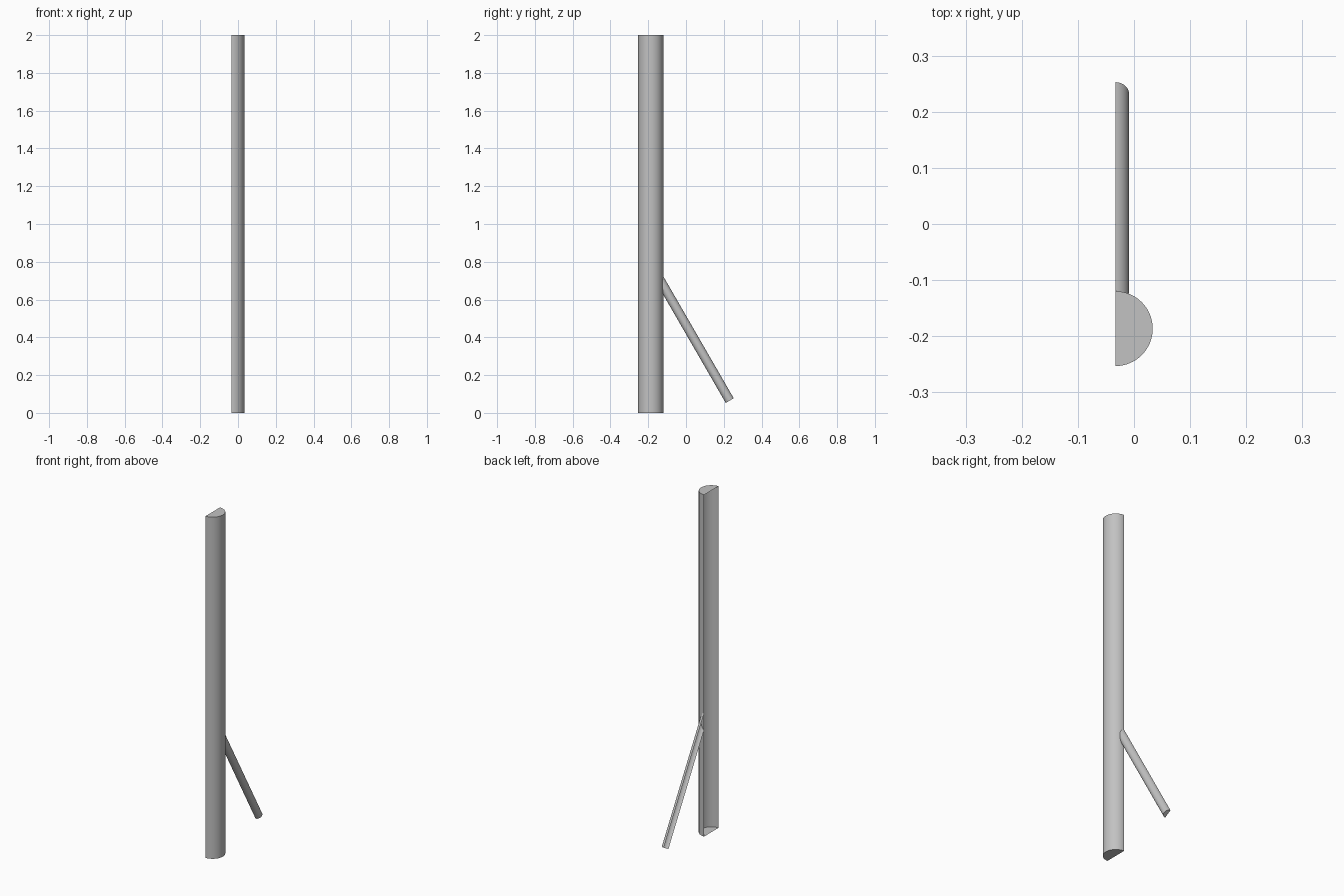
import bpy
import bmesh
from math import sin, cos, pi, sqrt, radians
from mathutils import Vector

if "Cube" in bpy.data.objects:
    bpy.data.objects.remove(bpy.data.objects["Cube"], do_unlink=True)

SEGMENTS = 32
POST_RADIUS, STRUT_RADIUS = 0.0667, 0.0245
FLAT_X, POST_Y = -0.0333, -0.1865

grey = bpy.data.materials.new("plain_grey")
grey.use_nodes = True
colour = (0.54, 0.54, 0.54, 1)
grey.diffuse_color = colour
grey.node_tree.nodes["Principled BSDF"].inputs["Base Color"].default_value = colour


def half_ring(centre, radius, up_axis):
    """Half circle bulging towards +x, in the plane of x and up_axis."""
    ring = []
    for i in range(SEGMENTS + 1):
        a = -pi / 2 + pi * i / SEGMENTS
        ring.append(centre + Vector((radius * cos(a), 0, 0)) + up_axis * radius * sin(a))
    return ring


def half_shell(name, lower, upper, cap_top):
    """Curved wall between two half rings, left open along the flat side."""
    bm = bmesh.new()
    lo = [bm.verts.new(p) for p in lower]
    hi = [bm.verts.new(p) for p in upper]
    for i in range(SEGMENTS):
        bm.faces.new((lo[i], lo[i + 1], hi[i + 1], hi[i]))
    bm.faces.new(lo[::-1])
    if cap_top:
        bm.faces.new(hi)
    mesh = bpy.data.meshes.new(name)
    bm.to_mesh(mesh)
    bm.free()
    mesh.materials.append(grey)
    obj = bpy.data.objects.new(name, mesh)
    bpy.context.collection.objects.link(obj)
    bpy.ops.object.select_all(action="DESELECT")
    obj.select_set(True)
    bpy.context.view_layer.objects.active = obj
    bpy.ops.object.shade_smooth_by_angle(angle=radians(30))


# Upright half-round post with closed ends
base = half_ring(Vector((FLAT_X, POST_Y, 0)), POST_RADIUS, Vector((0, 1, 0)))
half_shell("post", base, [p + Vector((0, 0, 2)) for p in base], True)

# Sloping half-round strut, mitred to the curve of the post
tilt = radians(30)
along = Vector((0, -sin(tilt), cos(tilt)))
across = Vector((0, cos(tilt), sin(tilt)))
foot = half_ring(Vector((FLAT_X, 0.2315, 0.065)), STRUT_RADIUS, across)
joint = []
for p in foot:
    wall_y = POST_Y + sqrt(POST_RADIUS ** 2 - (p.x - FLAT_X) ** 2)
    joint.append(p + along * ((p.y - wall_y) / sin(tilt)))
half_shell("strut", foot, joint, False)
